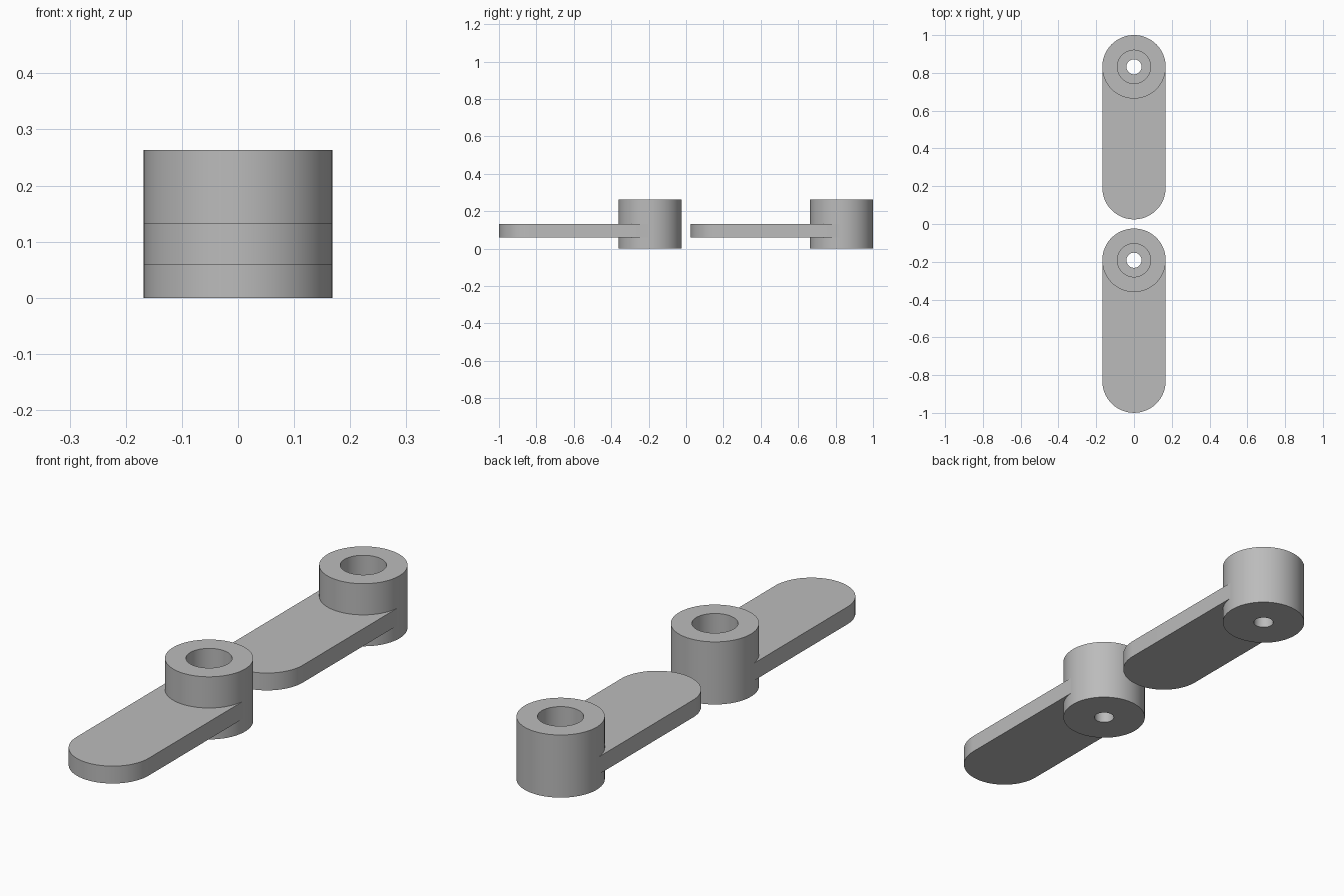
import bpy, bmesh, math
from mathutils import Vector

cube = bpy.data.objects.get("Cube")
if cube:
    bpy.data.objects.remove(cube, do_unlink=True)

SEGMENTS = 96
HUB_RADIUS, HUB_HEIGHT = 0.168, 0.263
BORE_RADIUS, HOLE_RADIUS, BORE_FLOOR = 0.088, 0.04, 0.13
ARM_HALF_WIDTH, ARM_BOTTOM, ARM_TOP = 0.1675, 0.059, 0.132
ARM_LENGTH = 0.64

grey = bpy.data.materials.new("plain grey")
grey.use_nodes = True
colour = (0.5, 0.5, 0.5, 1)
grey.diffuse_color = colour
grey.node_tree.nodes["Principled BSDF"].inputs["Base Color"].default_value = colour


def finish(name, bm, y):
    bmesh.ops.recalc_face_normals(bm, faces=bm.faces[:])
    mesh = bpy.data.meshes.new(name)
    bm.to_mesh(mesh)
    bm.free()
    mesh.materials.append(grey)
    obj = bpy.data.objects.new(name, mesh)
    bpy.context.collection.objects.link(obj)
    obj.location.y = y
    bpy.ops.object.select_all(action='DESELECT')
    obj.select_set(True)
    bpy.context.view_layer.objects.active = obj
    bpy.ops.object.shade_smooth_by_angle(angle=math.radians(30))


def make_hub(name, y):
    # Closed wall section, turned around the vertical axis
    section = [(HOLE_RADIUS, 0), (HUB_RADIUS, 0), (HUB_RADIUS, HUB_HEIGHT),
               (BORE_RADIUS, HUB_HEIGHT), (BORE_RADIUS, BORE_FLOOR),
               (HOLE_RADIUS, BORE_FLOOR)]
    bm = bmesh.new()
    verts = [bm.verts.new((r, 0, z)) for r, z in section]
    edges = [bm.edges.new((v, verts[i - 1])) for i, v in enumerate(verts)]
    bmesh.ops.spin(bm, geom=verts + edges, cent=(0, 0, 0), axis=(0, 0, 1),
                   angle=math.tau, steps=SEGMENTS, use_merge=True)
    bmesh.ops.remove_doubles(bm, verts=bm.verts[:], dist=0.0001)
    finish(name, bm, y)


def make_arm(name, y):
    # Round tip, and a hollow root that ends inside the hub wall
    half = SEGMENTS // 2
    angles = [math.pi * i / half for i in range(half + 1)]
    w = ARM_HALF_WIDTH
    root_depth = (HUB_RADIUS + BORE_RADIUS) / 2
    tip = [(w * math.cos(a), -ARM_LENGTH - w * math.sin(a)) for a in angles]
    root = [(-w * math.cos(a), -root_depth * math.sin(a)) for a in angles]
    bm = bmesh.new()
    low = [bm.verts.new((px, py, ARM_BOTTOM)) for px, py in tip + root]
    face = bm.faces.new(low)
    result = bmesh.ops.extrude_face_region(bm, geom=[face], use_keep_orig=True)
    raised = [g for g in result["geom"] if isinstance(g, bmesh.types.BMVert)]
    bmesh.ops.translate(bm, verts=raised, vec=Vector((0, 0, ARM_TOP - ARM_BOTTOM)))
    finish(name, bm, y)


# Two identical levers in a row
for label, y in (("front", -0.192), ("back", 0.832)):
    make_hub(label + "_lever_hub", y)
    make_arm(label + "_lever_arm", y)
